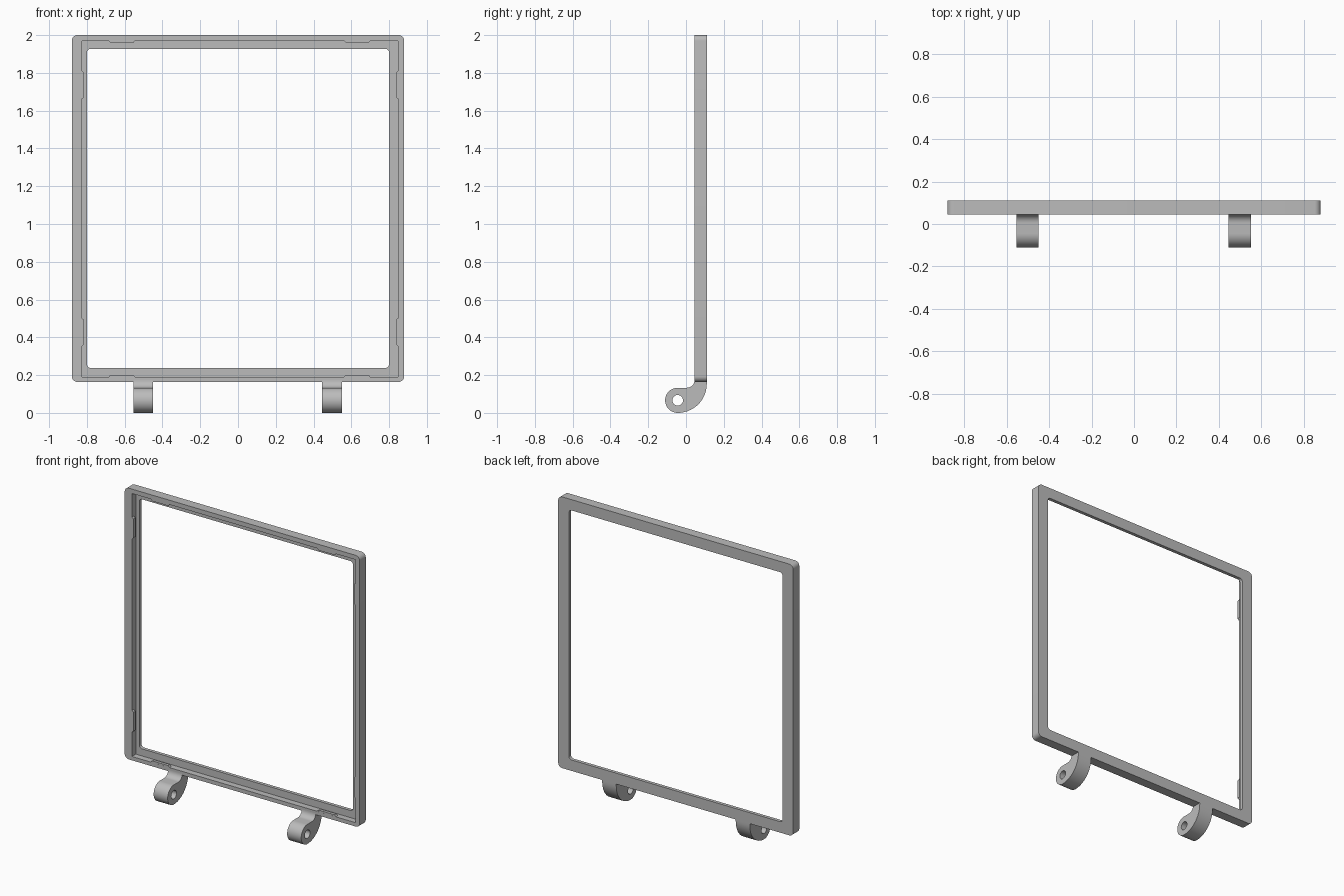
import bpy, bmesh, math
from mathutils import Vector

cube = bpy.data.objects.get("Cube")
if cube:
    bpy.data.objects.remove(cube, do_unlink=True)

grey = bpy.data.materials.new("plain grey")
grey.use_nodes = True
grey.diffuse_color = (0.5, 0.5, 0.5, 1)
grey.node_tree.nodes["Principled BSDF"].inputs["Base Color"].default_value = (0.5, 0.5, 0.5, 1)

FRONT, BACK = -0.11 + 0.155, 0.11
FLOOR = BACK - 0.023


def arc(cx, cy, r, start, end, steps):
    """Points on an arc, angles in degrees."""
    angles = [math.radians(start + (end - start) * i / steps) for i in range(steps + 1)]
    return [(cx + r * math.cos(a), cy + r * math.sin(a)) for a in angles]


def rounded_rect(x0, x1, z0, z1, r):
    corners = [(x1 - r, z1 - r), (x0 + r, z1 - r), (x0 + r, z0 + r), (x1 - r, z0 + r)]
    return [p for i, (x, z) in enumerate(corners) for p in arc(x, z, r, 90 * i, 90 * i + 90, 8)]


def finish(obj, smooth=True):
    obj.data.materials.clear()
    obj.data.materials.append(grey)
    if smooth:
        bpy.ops.object.select_all(action='DESELECT')
        obj.select_set(True)
        bpy.context.view_layer.objects.active = obj
        bpy.ops.object.shade_smooth_by_angle(angle=math.radians(30))


def add_mesh(name, bm, smooth=True):
    bmesh.ops.recalc_face_normals(bm, faces=bm.faces)
    mesh = bpy.data.meshes.new(name)
    bm.to_mesh(mesh)
    bm.free()
    obj = bpy.data.objects.new(name, mesh)
    bpy.context.collection.objects.link(obj)
    finish(obj, smooth)
    return obj


# Frame: a closed section swept through matching rounded rectangles
outer = rounded_rect(-0.88, 0.88, 0.164, 2.0, 0.03)
opening = rounded_rect(-0.80, 0.80, 0.238, 1.927, 0.02)
recess = rounded_rect(-0.826, 0.847, 0.19, 1.97, 0.002)
section = [(outer, FRONT), (outer, BACK), (opening, BACK),
           (opening, FLOOR), (recess, FLOOR), (recess, FRONT)]
bm = bmesh.new()
rings = [[bm.verts.new((x, y, z)) for x, z in loop] for loop, y in section]
for k, ring in enumerate(rings):
    nxt = rings[(k + 1) % len(rings)]
    for i in range(len(ring)):
        j = (i + 1) % len(ring)
        bm.faces.new((ring[i], ring[j], nxt[j], nxt[i]))
add_mesh("frame", bm)


# Snap tabs: low trapezoid ridges along the recess walls, at the front edge
def snap_tab(name, centre, along, inward, half):
    c, a, n = Vector(centre), Vector(along), Vector(inward)
    shape = [(-half, -0.002), (-half, 0), (0.01 - half, 0.011),
             (half - 0.01, 0.011), (half, 0), (half, -0.002)]
    bm = bmesh.new()
    face = bm.faces.new([bm.verts.new(c + a * u + n * v) for u, v in shape])
    ext = bmesh.ops.extrude_face_region(bm, geom=[face])
    moved = [v for v in ext["geom"] if isinstance(v, bmesh.types.BMVert)]
    bmesh.ops.translate(bm, verts=moved, vec=(0, 0.02, 0))
    add_mesh(name, bm, smooth=False)


MID_X, MID_Z, TAB_Y = 0.008, 1.082, FRONT + 0.0005
for s, side, level in ((-1, "right", "lower"), (1, "left", "upper")):
    x, z = MID_X + s * 0.623, MID_Z + s * 0.654
    snap_tab(f"top_tab_{side}", (x, TAB_Y, 1.97), (1, 0, 0), (0, 0, -1), 0.07)
    snap_tab(f"bottom_tab_{side}", (x, TAB_Y, 0.19), (1, 0, 0), (0, 0, 1), 0.07)
    snap_tab(f"right_tab_{level}", (-0.826, TAB_Y, z), (0, 0, 1), (1, 0, 0), 0.074)
    snap_tab(f"left_tab_{level}", (0.847, TAB_Y, z), (0, 0, 1), (-1, 0, 0), 0.074)


# Hinge arms: curved profile with a pin hole, extruded sideways
EYE_Y, EYE_Z, EYE_R = -0.044, 0.0665, 0.0665
SWEEP = BACK - EYE_Y
profile = (arc(EYE_Y, EYE_Z, EYE_R, 90, 270, 24)
           + arc(EYE_Y, SWEEP, SWEEP, 270, 360, 20)[1:]
           + [(BACK, 0.164), (BACK - 0.008, 0.172)]
           + arc(FRONT - 0.04, 0.173, 0.04, 360, 270, 10))
hole = arc(EYE_Y, EYE_Z, 0.028, 0, 360, 24)[:-1]


def hinge_arm(name, x):
    curve = bpy.data.curves.new(name, 'CURVE')
    curve.dimensions = '2D'
    curve.fill_mode = 'BOTH'
    curve.extrude = 0.0525
    for pts in (profile, hole):
        spline = curve.splines.new('POLY')
        spline.points.add(len(pts) - 1)
        for p, (u, v) in zip(spline.points, pts):
            p.co = (u, v, 0, 1)
        spline.use_cyclic_u = True
    obj = bpy.data.objects.new(name, curve)
    bpy.context.collection.objects.link(obj)
    obj.location.x = x
    obj.rotation_euler = (math.pi / 2, 0, math.pi / 2)
    bpy.ops.object.select_all(action='DESELECT')
    obj.select_set(True)
    bpy.context.view_layer.objects.active = obj
    bpy.ops.object.convert(target='MESH')
    obj = bpy.context.view_layer.objects.active
    bm = bmesh.new()
    bm.from_mesh(obj.data)
    bmesh.ops.remove_doubles(bm, verts=bm.verts, dist=0.0001)
    bmesh.ops.recalc_face_normals(bm, faces=bm.faces)
    bm.to_mesh(obj.data)
    bm.free()
    finish(obj)


hinge_arm("hinge_arm_right", -0.502)
hinge_arm("hinge_arm_left", 0.498)
